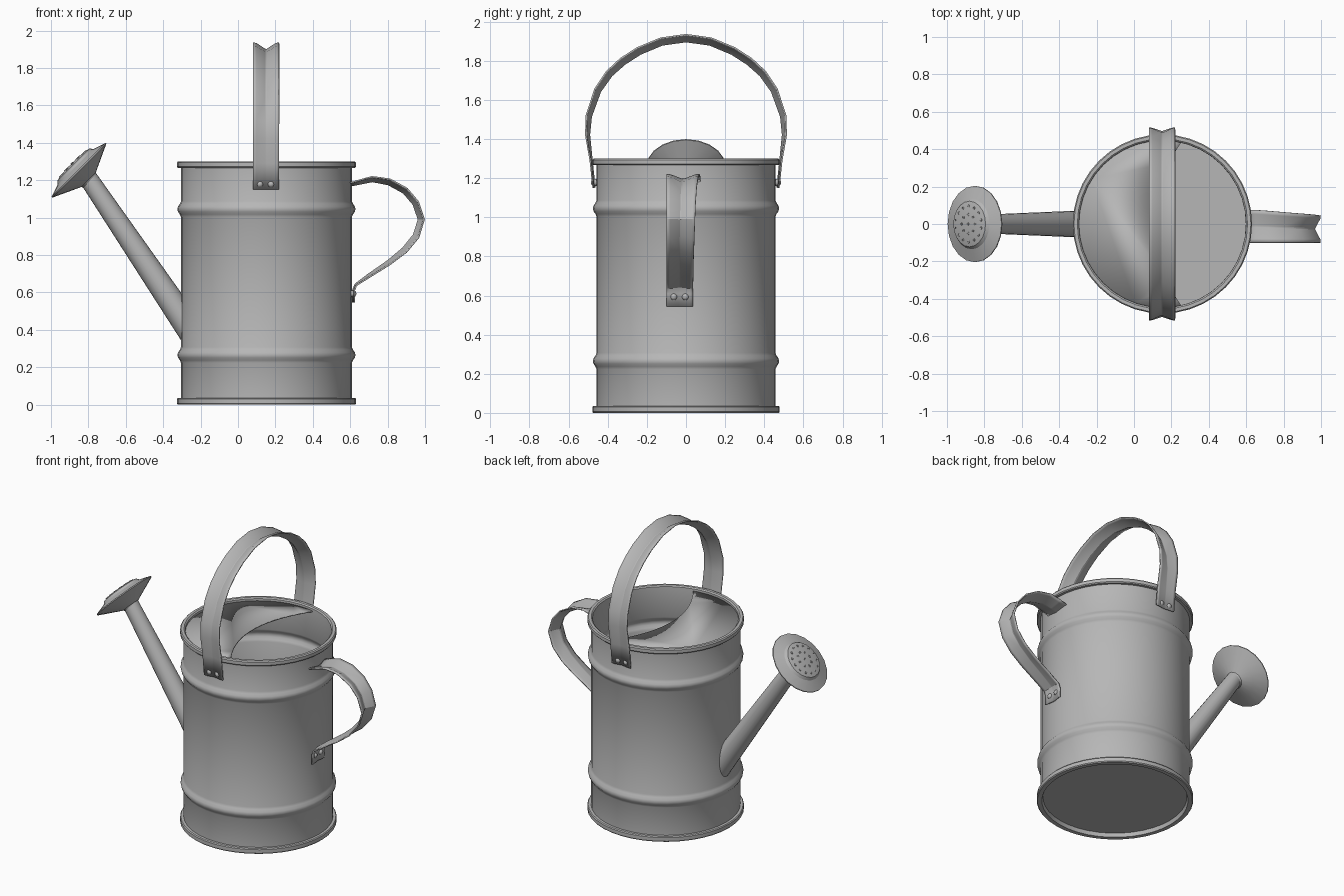
import bpy, bmesh, math
from mathutils import Vector, Matrix

if "Cube" in bpy.data.objects:
    bpy.data.objects.remove(bpy.data.objects["Cube"])

metal = bpy.data.materials.new("grey metal")
metal.diffuse_color = (0.47, 0.47, 0.47, 1)
metal.use_nodes = True
metal.node_tree.nodes["Principled BSDF"].inputs["Base Color"].default_value = metal.diffuse_color
CX, R = 0.152, 0.457          # body axis and wall radius


def finish(name, bm, angle=35):
    bmesh.ops.remove_doubles(bm, verts=bm.verts, dist=1e-5)
    bmesh.ops.recalc_face_normals(bm, faces=bm.faces)
    me = bpy.data.meshes.new(name)
    bm.to_mesh(me)
    bm.free()
    me.materials.append(metal)
    ob = bpy.data.objects.new(name, me)
    bpy.context.collection.objects.link(ob)
    bpy.ops.object.select_all(action='DESELECT')
    ob.select_set(True)
    bpy.context.view_layer.objects.active = ob
    bpy.ops.object.shade_smooth_by_angle(angle=math.radians(angle))
    return ob


def solidify(ob, t, offset=0):
    m = ob.modifiers.new("thickness", 'SOLIDIFY')
    m.thickness, m.offset = t, offset


def axis_matrix(origin, direction):
    rot = Vector(direction).to_track_quat('Z', 'Y').to_matrix().to_4x4()
    return Matrix.Translation(origin) @ rot


def lathe(name, profile, segs, matrix, angle=35):
    bm = bmesh.new()
    rings = [[bm.verts.new(matrix @ Vector((r * math.cos(a), r * math.sin(a), z)))
              for a in (2 * math.pi * i / segs for i in range(segs))] for r, z in profile]
    for a, b in zip(rings, rings[1:]):
        for i in range(segs):
            j = (i + 1) % segs
            bm.faces.new((a[i], a[j], b[j], b[i]))
    return finish(name, bm, angle)


def band(name, path, to_world):
    """V-section strap. path rows: u, v, low side, high side, fold depth."""
    bm = bmesh.new()
    rows = []
    for i, (u, v, lo, hi, depth) in enumerate(path):
        a, b = path[max(i - 1, 0)], path[min(i + 1, len(path) - 1)]
        t = Vector((b[0] - a[0], b[1] - a[1])).normalized()
        nu, nv = -t.y, t.x
        row = []
        for f, d in ((0, 0), (0.12, 0.1), (0.47, 1), (0.53, 1), (0.88, 0.1), (1, 0)):
            row.append(bm.verts.new(to_world(u - nu * depth * d, v - nv * depth * d,
                                             lo + (hi - lo) * f)))
        rows.append(row)
    for a, b in zip(rows, rows[1:]):
        for k in range(len(a) - 1):
            bm.faces.new((a[k], a[k + 1], b[k + 1], b[k]))
    solidify(finish(name, bm, 25), 0.008)


def rivet(name, pos, direction):
    prof = [(0.018 * math.cos(a), 0.016 * math.sin(a))
            for a in (math.pi / 2 * i / 4 for i in range(5))]
    lathe(name, [(0.018, -0.012)] + prof, 12, axis_matrix(pos, direction))


# body: outside wall with rolled rims and two ribs, then inside wall and floor
def rib(z, off):
    return [(R - off + dr, z + dz) for dz, dr in
            ((-.042, 0), (-.028, .006), (-.014, .016), (0, .019), (.014, .016), (.028, .006), (.042, 0))]


outer = [(0, .025), (.44, .025), (.447, 0), (.474, 0), (.479, .006), (.479, .03), (.474, .036), (R, .036)]
outer += rib(.265, 0) + rib(1.045, 0)
bead = [(R, 1.266), (.474, 1.266), (.479, 1.272), (.479, 1.293), (.473, 1.3), (.455, 1.3), (.447, 1.293), (.446, 1.27)]
inner = rib(1.045, .01)[::-1] + rib(.265, .01)[::-1] + [(R - .01, .04), (0, .04)]
lathe("can_body", outer + bead + inner, 40, Matrix.Translation((CX, 0, 0)))

# half cover with a curved cut-out over the spout side
bm = bmesh.new()
pts = []
a0 = math.radians(77)
for i in range(33):
    a = a0 + (2 * math.pi - 2 * a0) * i / 32
    pts.append((CX + .449 * math.cos(a), .449 * math.sin(a)))
x0, y0 = pts[0]
for i in range(1, 16):
    y = -y0 + 2 * y0 * i / 16
    pts.append((x0 - .15 * (1 - (y / y0) ** 2), y))
bm.faces.new([bm.verts.new((x, y, 1.275)) for x, y in pts])
solidify(finish("half_cover", bm), 0.008)

# spout
foot, tip = Vector((-.24, 0, .38)), Vector((-.80, 0, 1.209))
lathe("spout", [(.074, 0), (.05, (tip - foot).length)], 20, axis_matrix(foot, tip - foot))

# sprinkler rose
rose = axis_matrix((-.85, 0, 1.253), (-1, 0, 1))
lathe("rose", [(0, -.085), (.048, -.085), (.055, -.072), (.12, -.042), (.204, -.003), (.204, .003),
               (.135, .026), (.122, .042), (.09, .05), (0, .054)], 20, rose, 30)
# rose holes as small shallow studs
for count, rad, h in ((1, 0, .054), (8, .05, .052), (14, .095, .049)):
    for i in range(count):
        a = 2 * math.pi * i / count
        m = rose @ Matrix.Translation((rad * math.cos(a), rad * math.sin(a), h))
        lathe("rose_hole", [(.008, -.006), (.008, .002), (.005, .002), (.005, -.001), (0, -.001)], 8, m)

# carrying handle over the top
half = [(.474, 1.15, .008), (.489, 1.29, .008), (.512, 1.42, .018), (.509, 1.52, .025), (.465, 1.655, .03),
        (.405, 1.745, .033), (.335, 1.81, .035), (.25, 1.865, .035), (.13, 1.915, .035)]
left = [(-y, z, .08, .22, d) for y, z, d in half]
right = [(y, z, .08, .22, d) for y, z, d in half[::-1]]
band("top_handle", left + [(0, 1.933, .08, .22, .035)] + right, lambda u, v, s: (s, u, v))
for s in (-1, 1):
    for x in (.117, .177):
        rivet("top_handle_rivet", (x, s * .47, 1.178), (0, s, 0))

# rear grip handle
grip = [(.60, 1.185, .075, .015), (.65, 1.2, .075, .02), (.717, 1.218, .07, .025), (.813, 1.205, .062, .03),
        (.904, 1.155, .055, .03), (.963, 1.085, .05, .03), (.995, .99, .046, .03), (.965, .893, .043, .03),
        (.90, .815, .04, .028), (.813, .75, .038, .022), (.70, .68, .037, .015), (.632, .637, .036, .008),
        (.622, .61, .036, .008), (.622, .545, .036, .008)]
band("rear_handle", [(x, z, -.1, hi, d) for x, z, hi, d in grip], lambda u, v, s: (u, s, v))
for y in (-.063, -.003):
    rivet("rear_handle_rivet", (.617, y, .593), (1, 0, 0))
